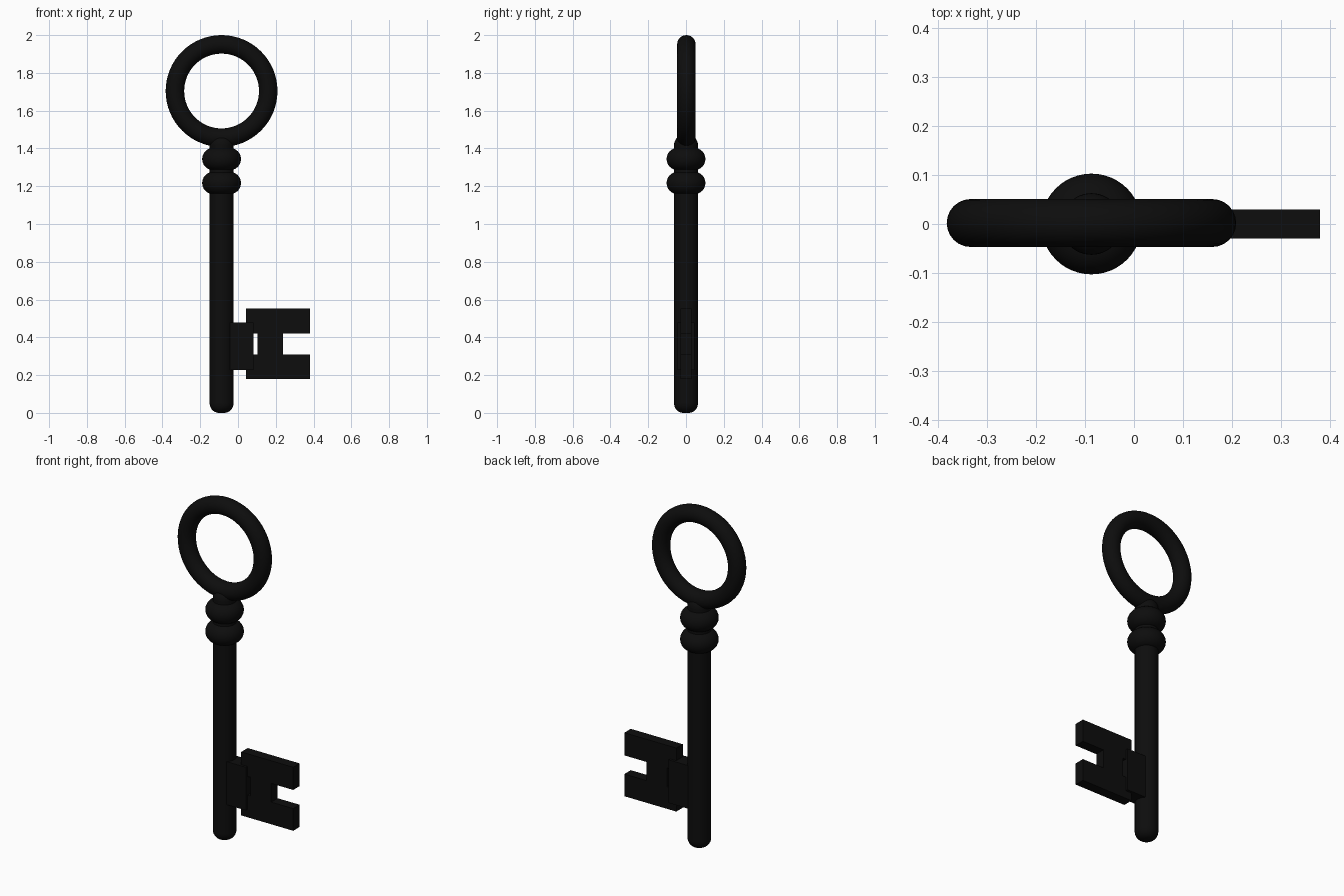
import bpy, math

if "Cube" in bpy.data.objects:
    bpy.data.objects.remove(bpy.data.objects["Cube"])

AX = -0.087  # x of the key's axis
black = bpy.data.materials.new("black_iron")
black.diffuse_color = (0.004, 0.004, 0.004, 1)
black.use_nodes = True
black.node_tree.nodes["Principled BSDF"].inputs["Base Color"].default_value = black.diffuse_color


def finish(ob, name, smooth=True):
    ob.name = name
    ob.data.materials.append(black)
    if smooth:
        ob.data.shade_smooth()
    return ob


def torus(name, loc, major, minor, rot=(0, 0, 0), segs=64):
    bpy.ops.mesh.primitive_torus_add(location=loc, rotation=rot, major_radius=major,
                                     minor_radius=minor, major_segments=segs, minor_segments=24)
    return finish(bpy.context.object, name)


def plate(name, outline, half):
    """Extrude an x-z outline symmetrically along y."""
    n = len(outline)
    verts = [(x, y, z) for y in (-half, half) for x, z in outline]
    faces = [tuple(range(n)), tuple(range(2 * n - 1, n - 1, -1))]
    faces += [(i, i + n, (i + 1) % n + n, (i + 1) % n) for i in range(n)]
    me = bpy.data.meshes.new(name)
    me.from_pydata(verts, [], faces)
    ob = bpy.data.objects.new(name, me)
    bpy.context.collection.objects.link(ob)
    return finish(ob, name, False)


# Ring handle
torus("ring_handle", (AX, 0.002, 1.704), 0.247, 0.049, (math.pi / 2, 0, 0))

# Two rounded collars
for name, z in (("lower_collar", 1.217), ("upper_collar", 1.344)):
    torus(name, (AX, 0, z), 0.044, 0.059, segs=48)

# Shaft with rounded ends
bpy.ops.mesh.primitive_cylinder_add(vertices=48, radius=0.063, depth=1.47,
                                    location=(AX, 0, 0.735))
shaft = bpy.context.object
bev = shaft.modifiers.new("round_ends", 'BEVEL')
bev.width = 0.05
bev.segments = 8
bev.limit_method = 'ANGLE'
bev.angle_limit = math.radians(40)
finish(shaft, "shaft")
bpy.ops.object.shade_smooth_by_angle()

# Block joining the bit to the shaft
plate("bit_block", [(AX, 0.226), (0.082, 0.226), (0.082, 0.479), (AX, 0.479)], 0.045)

# H-shaped bit with a notch on each side
plate("bit", [(0.042, 0.18), (0.38, 0.18), (0.38, 0.31), (0.237, 0.31),
              (0.237, 0.42), (0.38, 0.42), (0.38, 0.553), (0.042, 0.553),
              (0.042, 0.42), (0.103, 0.42), (0.103, 0.31), (0.042, 0.31)], 0.03)
